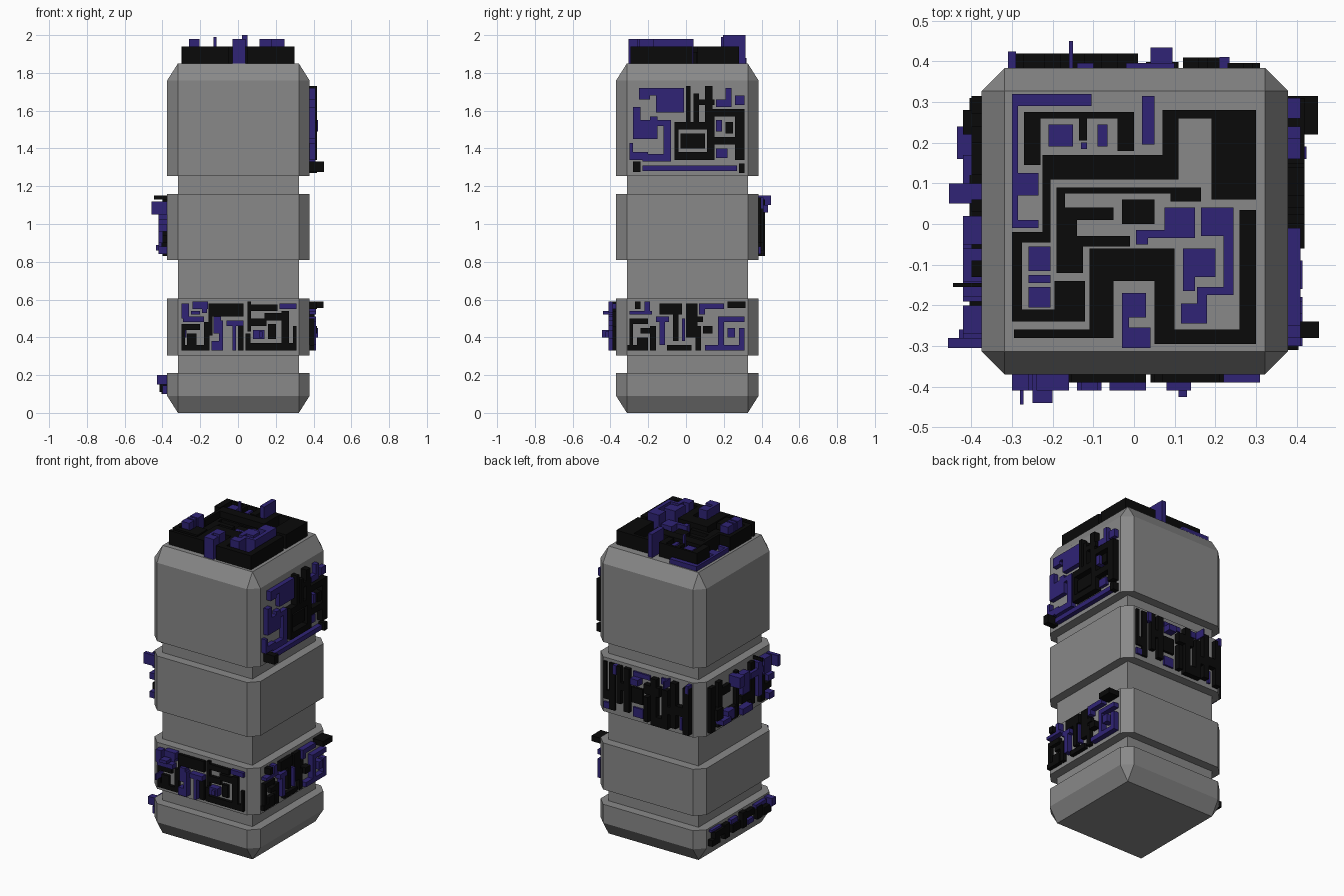
import bpy, bmesh
from mathutils import Vector

CX, CY, R, C = 0.002, 0.007, 0.377, 0.32      # centre, outer half width, core half width


def material(name, rgb):
    m = bpy.data.materials.new(name)
    m.diffuse_color = (*rgb, 1)
    return m


GREY = material("grey", (0.25, 0.25, 0.25))
BLACK = material("black", (0.003, 0.003, 0.003))
PURPLE = material("purple", (0.029, 0.017, 0.18))


def add_object(name, bm, mat):
    bmesh.ops.recalc_face_normals(bm, faces=bm.faces)
    me = bpy.data.meshes.new(name)
    bm.to_mesh(me)
    bm.free()
    ob = bpy.data.objects.new(name, me)
    bpy.context.collection.objects.link(ob)
    me.materials.append(mat)
    return ob


def section(name, rings):
    """Stack of rings: 'oct' = chamfered square, 'sq' = small square; joined into flat faces."""
    bm = bmesh.new()
    for z, kind in rings:
        for sx in (-1, 1):
            for sy in (-1, 1):
                pts = [(R, C), (C, R)] if kind == "oct" else [(C, C)]
                for px, py in pts:
                    bm.verts.new((CX + sx * px, CY + sy * py, z))
    bmesh.ops.convex_hull(bm, input=bm.verts[:])
    bmesh.ops.dissolve_limit(bm, angle_limit=0.01, verts=bm.verts[:], edges=bm.edges[:])
    add_object(name, bm, GREY)


# Main column: square core with four chamfered sections
section("core", [(0.15, "sq"), (1.5, "sq")])
section("base_section", [(0, "sq"), (0.09, "oct"), (0.21, "oct")])
section("lower_section", [(0.305, "oct"), (0.605, "oct")])
section("middle_section", [(0.81, "oct"), (1.16, "oct")])
section("upper_section", [(1.255, "oct"), (1.76, "oct"), (1.85, "sq")])

# Maps panel coordinates (u, v, height) to space
PLACE = {
    "front": lambda u, v, h: (u, CY - R - h, v),
    "back": lambda u, v, h: (u, CY + R + h, v),
    "right": lambda u, v, h: (CX + R + h, u, v),
    "left": lambda u, v, h: (CX - R - h, u, v),
    "top": lambda u, v, h: (u, v, 1.85 + h),
}


def blocks(name, side, mat, height, rects):
    """Raised blocks (u0, v0, u1, v1[, height]) on one side."""
    bm = bmesh.new()
    for u0, v0, u1, v1, *own in rects:
        h = own[0] if own else height
        a = Vector(PLACE[side](u0, v0, -0.004))
        b = Vector(PLACE[side](u1, v1, h))
        cube = bmesh.ops.create_cube(bm, size=1)["verts"]
        for vert in cube:
            vert.co = [(a[i] + b[i]) / 2 + vert.co[i] * abs(b[i] - a[i]) for i in range(3)]
    add_object(name, bm, mat)


# Top panel
blocks("top_outer_traces", "top", BLACK, 0.09, [
    (-.27, .26, 0, .275), (-.27, .145, -.23, .275), (-.135, .205, -.115, .265), (-.04, .18, 0, .275),
    (.07, .26, .3, .28), (.07, .11, .11, .28), (.19, .06, .3, .28), (-.225, .11, .11, .17),
    (-.225, -.04, -.205, .17), (-.3, -.045, -.205, -.02), (-.3, -.24, -.275, -.02),
    (-.3, -.24, -.12, -.21), (-.195, -.24, -.12, -.14)])
blocks("top_inner_traces", "top", BLACK, 0.06, [
    (-.19, .075, .165, .09), (.09, .055, .165, .09), (-.19, -.12, -.17, .09), (-.19, -.12, -.125, -.03),
    (-.19, -.06, -.14, .04), (-.17, .01, -.05, .04), (-.17, -.055, -.01, -.03), (-.03, 0, .05, .06)])
blocks("top_lower_traces", "top", BLACK, 0.09, [
    (-.11, -.14, .1, -.06), (-.11, -.28, -.05, -.06), (-.295, -.28, -.05, -.26),
    (.05, -.295, .1, -.06), (.05, -.295, .3, -.26), (.26, -.295, .3, .035)])
blocks("top_towers", "top", PURPLE, 0.13, [
    (-.3, .29, -.105, .32, .03), (-.3, -.01, -.285, .32, .03), (-.3, .07, -.235, .125, .03),
    (-.3, -.01, -.235, .01, .03), (-.21, .19, -.15, .245, .08), (-.13, .185, -.115, .2, .14),
    (-.09, .19, -.065, .245, .08), (.02, .195, .05, .315, .15), (.165, -.03, .245, .04),
    (.22, -.175, .245, 0), (.155, -.175, .245, -.155), (.155, -.245, .18, -.155),
    (.115, -.245, .18, -.195), (.12, -.13, .2, -.06), (.12, -.165, .15, -.1),
    (.075, -.035, .15, .04, .08), (.005, -.05, .035, -.015, .08), (.03, -.035, .1, -.015, .08),
    (-.03, -.23, -.01, -.17), (-.03, -.305, .04, -.255), (-.01, -.23, .03, -.17), (-.03, -.26, -.012, -.2),
    (-.26, -.115, -.205, -.055), (-.26, -.145, -.205, -.125), (-.26, -.205, -.205, -.155)])

# Upper right panel
blocks("upper_right_purple", "right", PURPLE, 0.03, [
    (-.25, 1.68, -.01, 1.72), (-.25, 1.66, -.19, 1.72), (-.16, 1.59, -.01, 1.72),
    (-.28, 1.46, -.24, 1.62), (-.28, 1.52, -.08, 1.55), (-.28, 1.45, -.15, 1.53),
    (-.19, 1.52, -.15, 1.57), (-.12, 1.33, -.08, 1.55), (-.23, 1.33, -.08, 1.37),
    (-.3, 1.34, -.2, 1.38), (-.3, 1.34, -.28, 1.43), (-.23, 1.28, .27, 1.31), (.16, 1.49, .19, 1.55, .045),
    (.16, 1.35, .22, 1.4, .02), (.16, 1.62, .24, 1.66), (.26, 1.63, .31, 1.68), (.21, 1.65, .24, 1.72)])
blocks("upper_right_black", "right", BLACK, 0.04, [
    (0, 1.5, .025, 1.73), (-.06, 1.5, .11, 1.54), (-.06, 1.34, -.04, 1.54), (-.03, 1.4, .1, 1.48, .025),
    (.05, 1.63, .15, 1.66), (.04, 1.52, .07, 1.69), (.11, 1.34, .15, 1.6), (.14, 1.57, .31, 1.61),
    (.21, 1.48, .25, 1.54), (.15, 1.42, .31, 1.46), (.26, 1.34, .31, 1.57), (-.06, 1.34, .15, 1.38),
    (.1, 1.52, .14, 1.73), (.28, 1.27, .31, 1.32), (-.28, 1.275, -.24, 1.33, .076)])

# Lower front band
blocks("front_band_black", "front", BLACK, 0.02, [
    (-.3, .33, -.28, .47), (-.3, .44, -.2, .47), (-.27, .35, -.22, .42), (-.3, .33, -.15, .36),
    (-.18, .33, -.15, .48), (-.155, .51, .03, .58), (-.155, .41, -.135, .58), (0, .33, .03, .46),
    (.05, .43, .07, .59), (.05, .46, .15, .5), (.07, .54, .21, .575), (.14, .49, .27, .53),
    (.23, .36, .27, .54), (.04, .33, .31, .37), (.16, .39, .2, .47), (.04, .33, .065, .42),
    (.29, .33, .31, .46)])
blocks("front_band_purple", "front", PURPLE, 0.04, [
    (-.3, .5, -.26, .58), (-.29, .48, -.18, .51), (-.24, .55, -.16, .59), (-.19, .53, -.165, .59),
    (-.13, .42, -.09, .51), (-.14, .33, -.08, .38), (-.1, .35, -.08, .49), (-.03, .33, -.01, .46),
    (-.06, .46, .03, .49), (-.28, .4, -.272, .44, .074), (-.25, .52, -.2, .54, .07),
    (.08, .39, .14, .44), (.11, .4, .13, .43, .055), (.22, .55, .31, .58, .02)])

# Lower right band
blocks("right_band_black", "right", BLACK, 0.025, [
    (-.3, .34, -.28, .5), (-.3, .47, -.2, .5), (-.26, .35, -.2, .4), (-.24, .42, -.17, .45),
    (-.19, .33, -.16, .46), (-.14, .52, -.02, .58), (-.07, .38, -.04, .58), (-.1, .33, .03, .36),
    (0, .4, .06, .58), (.02, .48, .09, .51), (.05, .33, .08, .46), (.09, .42, .14, .46, .04),
    (.22, .555, .315, .59, .074), (-.27, .55, -.24, .59, .04), (-.31, .33, -.2, .36)])
blocks("right_band_purple", "right", PURPLE, 0.035, [
    (-.3, .52, -.18, .54), (-.22, .52, -.19, .59), (-.14, .36, -.11, .5), (-.16, .48, -.09, .51),
    (-.02, .38, -.005, .5), (.07, .55, .2, .58), (.07, .52, .1, .58), (.17, .48, .31, .51),
    (.17, .36, .2, .51), (.1, .33, .31, .36), (.28, .33, .31, .45), (.22, .4, .26, .45, .045)])

# Middle back band
blocks("back_band_black", "back", BLACK, 0.035, [
    (-.31, .83, -.27, 1.13), (-.31, .94, -.2, 1), (-.22, .85, -.18, 1.14), (-.16, .88, -.12, 1.08),
    (-.16, .83, -.06, .89), (-.08, .83, -.04, 1.13), (-.1, 1.02, .01, 1.08), (-.02, .84, .01, 1),
    (-.2, .93, -.15, .98), (.03, .93, .11, 1.03, .015), (.12, .86, .16, 1.14, .025),
    (.12, .99, .21, 1.04, .025), (.18, .9, .21, 1.14, .025), (.23, .84, .27, 1.14, .012),
    (.23, .9, .31, .96, .012), (.29, .96, .31, 1.14, .012)])
blocks("back_band_purple", "back", PURPLE, 0.012, [
    (-.14, 1.1, -.1, 1.14), (-.02, 1.1, .1, 1.13), (-.25, .84, -.23, .92), (.03, .84, .1, .9),
    (-.16, 1.1, -.15, 1.15, .066), (.04, 1.06, .095, 1.1, .05), (.21, 1.08, .235, 1.14, .027),
    (-.31, 1.1, -.29, 1.15, .04), (.27, .84, .31, .88)])

# Middle left band
blocks("left_band_black", "left", BLACK, 0.025, [
    (.27, .83, .315, 1.12), (.22, .9, .28, .97, .045), (.2, .84, .24, 1.13), (.12, 1.03, .2, 1.08),
    (.05, .84, .12, .92, .03), (.03, .84, .06, 1.13), (-.1, .9, 0, .95), (-.13, .86, -.09, 1.13),
    (-.155, 1.13, -.145, 1.15, .07), (-.23, .84, -.19, 1.0), (-.3, .9, -.2, .94)])
blocks("left_band_purple", "left", PURPLE, 0.045, [
    (.1, .86, .17, .92), (.16, .86, .24, .89, .06), (.05, 1.05, .1, 1.12, .08), (-.05, .97, .02, 1.1),
    (-.08, .84, .02, .88), (-.19, 1.04, -.06, 1.08), (-.18, .9, -.14, 1.12), (-.27, 1.02, -.2, 1.12),
    (-.3, .84, -.25, .88), (-.3, .96, -.24, 1.0), (-.305, 1.05, -.28, 1.12, .083)])

# Base left strip
blocks("base_strip_black", "left", BLACK, 0.03, [
    (.23, .1, .31, .14), (.13, .1, .18, .19), (.14, .14, .28, .18), (.02, .11, .1, .16),
    (-.04, .1, 0, .2), (-.12, .15, -.02, .19), (-.2, .1, -.15, .18), (-.27, .11, -.2, .16, .04)])
blocks("base_strip_purple", "left", PURPLE, 0.025, [
    (.2, .185, .3, .2, .02), (.04, .165, .11, .195), (-.12, .1, -.06, .13), (-.25, .17, -.14, .195),
    (-.3, .15, -.26, .2, .055), (-.3, .1, -.28, .145)])
